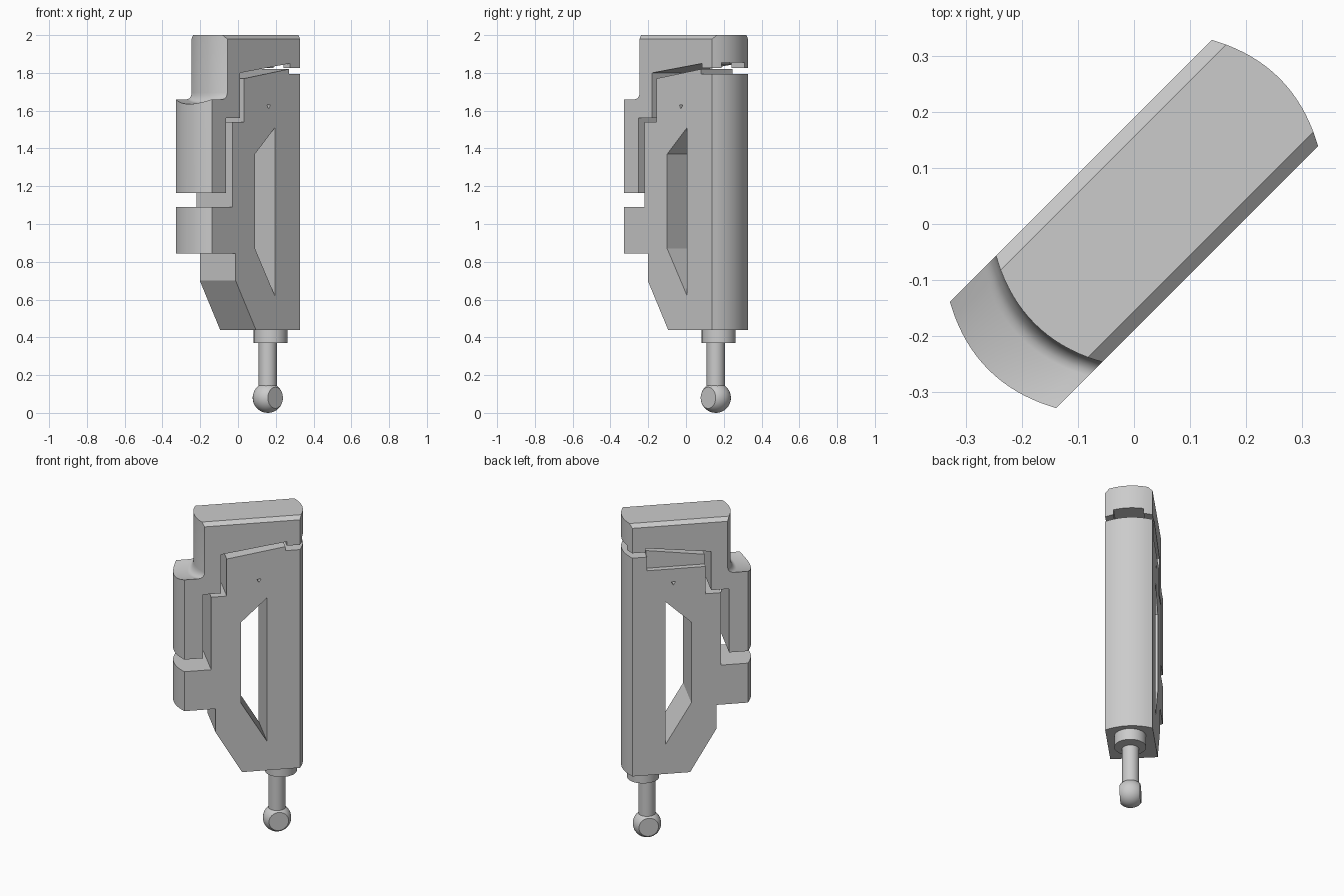
import bpy, bmesh, math
from mathutils import Matrix, Vector

cube = bpy.data.objects.get("Cube")
if cube:
    bpy.data.objects.remove(cube, do_unlink=True)

W = 0.134        # half thickness
BULGE = 0.037    # rounding of the two narrow ends
TURN = math.radians(45)

grey = bpy.data.materials.new("light_grey")
grey.use_nodes = True
grey.diffuse_color = (0.6, 0.6, 0.6, 1)
grey.node_tree.nodes["Principled BSDF"].inputs["Base Color"].default_value = (0.6, 0.6, 0.6, 1)


def finish(bm, name):
    bmesh.ops.recalc_face_normals(bm, faces=bm.faces)
    mesh = bpy.data.meshes.new(name)
    bm.to_mesh(mesh)
    bm.free()
    mesh.materials.append(grey)
    obj = bpy.data.objects.new(name, mesh)
    bpy.context.collection.objects.link(obj)
    obj.rotation_euler.z = TURN
    return obj


def activate(obj):
    bpy.ops.object.select_all(action='DESELECT')
    obj.select_set(True)
    bpy.context.view_layer.objects.active = obj


def smooth(obj):
    activate(obj)
    bpy.ops.object.shade_smooth_by_angle(angle=math.radians(25))


def loft(name, profile, slices, chamfer_z=None):
    """Sweep a side profile of (length, height, end bulge, dip) across the thickness."""
    bm = bmesh.new()
    rings = []
    for v in slices:
        f = 1 - (v / W) ** 2
        ring = []
        for u, z, bulge, dip in profile:
            if z == chamfer_z and abs(v) > W - 0.001:
                z -= 0.02
            ring.append(bm.verts.new((u + bulge * BULGE * f, v, z - dip * f)))
        rings.append(ring)
    n = len(profile)
    for a, b in zip(rings, rings[1:]):
        for i in range(n):
            j = (i + 1) % n
            bm.faces.new((a[i], a[j], b[j], b[i]))
    bm.faces.new(rings[0])
    bm.faces.new(rings[-1])
    return finish(bm, name)


def prism(outline, v0, v1):
    return loft("cutter", [(u, z, 0, 0) for u, z in outline], (v0, v1))


def box(u0, u1, v0, v1, z0, z1):
    return prism([(u0, z0), (u1, z0), (u1, z1), (u0, z1)], v0, v1)


def cut(obj, cutter):
    cutter.hide_render = True
    mod = obj.modifiers.new("cut", 'BOOLEAN')
    mod.operation = 'DIFFERENCE'
    mod.solver = 'EXACT'
    mod.object = cutter
    activate(obj)
    bpy.ops.object.modifier_apply(modifier=mod.name)
    bpy.data.objects.remove(cutter, do_unlink=True)


inner = [-0.11 + 0.22 * i / 14 for i in range(15)]
slices = [-W] + inner + [W]

# Main body
body = loft("main_body", [
    (0, 0.44, 0, 0), (0.33, 0.44, 1, 0), (0.33, 1.795, 1, 0), (0.247, 1.795, 0, 0),
    (0.247, 1.82, 0, 0), (-0.088, 1.77, 0, 0), (-0.088, 1.54, 0, 0), (-0.177, 1.54, 0, 0),
    (-0.177, 1.09, 0, 0), (-0.33, 1.09, -1, 0), (-0.33, 0.845, -1, 0),
    (-0.152, 0.845, 0, 0), (-0.152, 0.70, 0, 0)], slices)
# Window through the body, small triangular mark, and recessed ledge
cut(body, prism([(0.142, 1.51), (-0.007, 1.37), (-0.007, 0.87), (0.142, 0.62)], -0.3, 0.3))
cut(body, prism([(0.083, 1.63), (0.109, 1.63), (0.096, 1.61)], -0.3, 0.3))
cut(body, box(-0.2, 0.247, 0.1, 0.3, 1.71, 1.9))
smooth(body)

# Cap with the hanging front grip, filleted and dished at the step
fillet = []
for i in range(6):
    a = math.radians(90 * i / 5)
    fillet.append((-0.249 + 0.035 * math.sin(a), 1.695 - 0.035 * math.cos(a),
                   -1, 0.02 * math.cos(a)))
cap = loft("upper_cap", [
    (0.33, 2.0, 1, 0), (0.33, 1.825, 1, 0), (0.255, 1.825, 0, 0), (0.255, 1.85, 0, 0),
    (-0.12, 1.80, 0, 0), (-0.12, 1.56, 0, 0), (-0.223, 1.56, 0, 0), (-0.223, 1.165, 0, 0),
    (-0.33, 1.165, -1, 0), (-0.33, 1.66, -1, 0.025)] + fillet
    + [(-0.214, 2.0, -1, 0)], slices, chamfer_z=2.0)
cut(cap, box(0.24, 0.5, -0.085, 0.085, 1.8, 1.856))
smooth(cap)


# Round collar and stem under the body
def cylinder(name, u, radius, z0, z1):
    bm = bmesh.new()
    bmesh.ops.create_cone(bm, cap_ends=True, segments=40, radius1=radius, radius2=radius,
                          depth=z1 - z0, matrix=Matrix.Translation((u, 0, (z0 + z1) / 2)))
    smooth(finish(bm, name))


cylinder("stem_collar", 0.245, 0.09, 0.37, 0.45)
cylinder("stem", 0.223, 0.048, 0.08, 0.45)

# Ball at the foot with two flattened sides
bm = bmesh.new()
centre = Vector((0.223, 0, 0.08))
bmesh.ops.create_uvsphere(bm, u_segments=40, v_segments=24, radius=0.08,
                          matrix=Matrix.Translation(centre) @ Matrix.Rotation(math.pi / 2, 4, 'X'))
for side in (-1, 1):
    geom = bm.verts[:] + bm.edges[:] + bm.faces[:]
    bmesh.ops.bisect_plane(bm, geom=geom, plane_co=centre + Vector((0, side * 0.057, 0)),
                           plane_no=(0, side, 0), clear_outer=True)
    bmesh.ops.holes_fill(bm, edges=[e for e in bm.edges if e.is_boundary], sides=0)
smooth(finish(bm, "ball_foot"))
